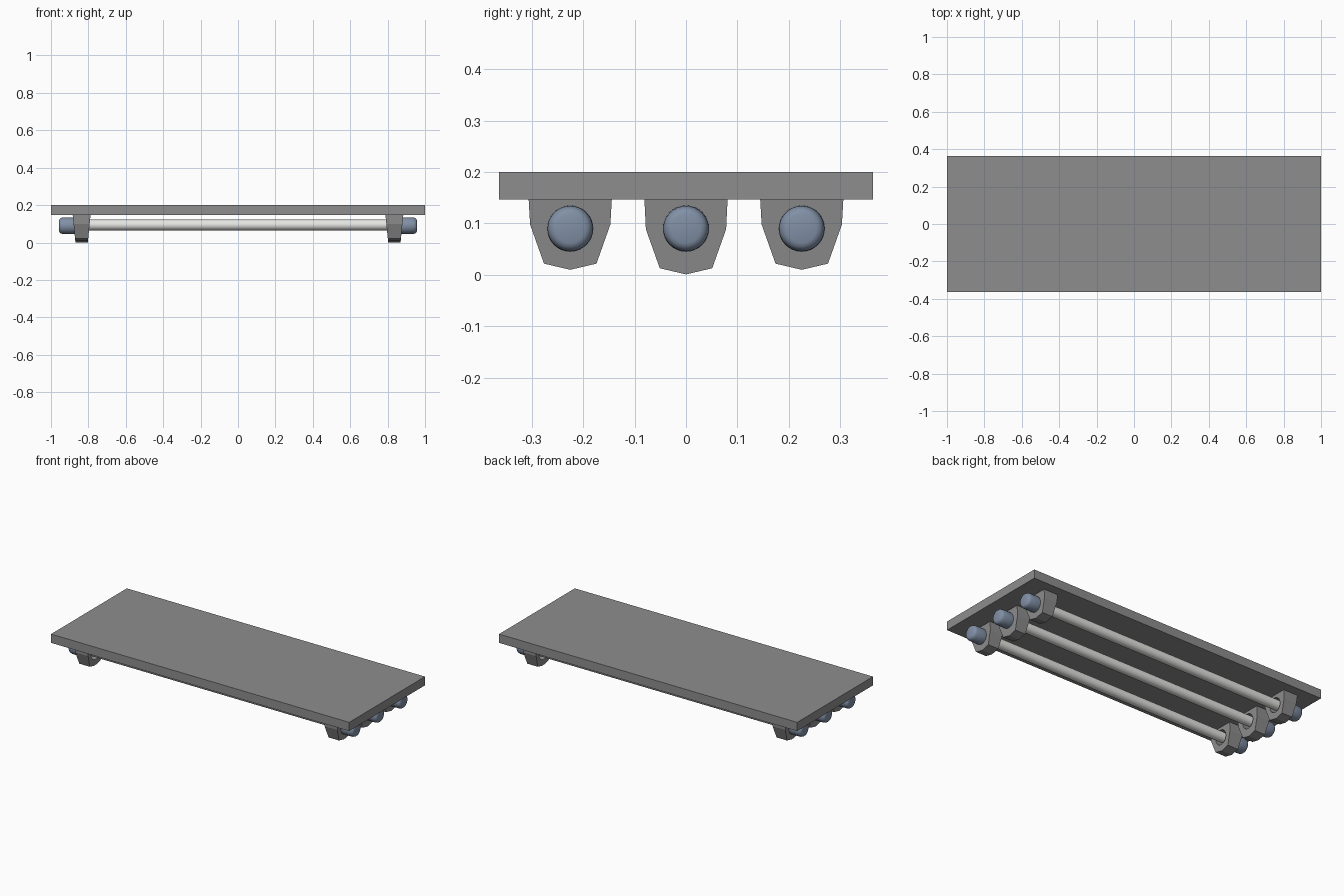
import bpy, bmesh, math
from mathutils import Matrix

if "Cube" in bpy.data.objects:
    bpy.data.objects.remove(bpy.data.objects["Cube"])


def material(name, rgb):
    m = bpy.data.materials.new(name)
    m.diffuse_color = (*rgb, 1)
    m.use_nodes = True
    m.node_tree.nodes["Principled BSDF"].inputs["Base Color"].default_value = m.diffuse_color
    return m


GREY = material("matte grey", (0.27, 0.27, 0.27))
LIGHT = material("light metal", (0.78, 0.78, 0.76))
BLUE = material("blue grey", (0.22, 0.28, 0.38))
AXIS_Z = 0.09


def finish(bm, name, mat, smooth=False):
    bmesh.ops.recalc_face_normals(bm, faces=bm.faces)
    me = bpy.data.meshes.new(name)
    bm.to_mesh(me)
    bm.free()
    ob = bpy.data.objects.new(name, me)
    bpy.context.collection.objects.link(ob)
    me.materials.append(mat)
    if smooth:
        bpy.ops.object.select_all(action='DESELECT')
        ob.select_set(True)
        bpy.context.view_layer.objects.active = ob
        bpy.ops.object.shade_smooth_by_angle(angle=math.radians(40))
    return ob


def lathe_x(name, profile, y, z, mat, seg=32):
    """Closed solid of revolution about x from (x, radius) rings."""
    bm = bmesh.new()
    rings = [[bm.verts.new((x, y + r * math.cos(2 * math.pi * i / seg),
                            z + r * math.sin(2 * math.pi * i / seg)))
              for i in range(seg)] for x, r in profile]
    for a, b in zip(rings, rings[1:]):
        for i in range(seg):
            j = (i + 1) % seg
            bm.faces.new((a[i], a[j], b[j], b[i]))
    bm.faces.new(rings[0])
    bm.faces.new(rings[-1])
    return finish(bm, name, mat, True)


def hanger(name, side, y, drop, hole):
    """Faceted bracket, thinner towards its foot, bored for the rod."""
    half = [(0.081, 0.15), (0.078, 0.098 - drop), (0.051, 0.022 - drop), (0, 0.01 - drop)]
    outline = half + [(-a, z) for a, z in half[-2::-1]]
    bm = bmesh.new()
    loops = []
    for s in (-1, 1):
        loops.append([bm.verts.new((side * 0.836 + s * (0.033 + 0.1 * max(z, 0)), y + a, z))
                      for a, z in outline])
    p, q = loops
    for i in range(len(p)):
        j = (i + 1) % len(p)
        bm.faces.new((p[i], p[j], q[j], q[i]))
    bm.faces.new(p)
    bm.faces.new(q)
    ob = finish(bm, name, GREY)
    cut = ob.modifiers.new("bore", 'BOOLEAN')
    cut.operation = 'DIFFERENCE'
    cut.solver = 'EXACT'
    cut.object = hole


# Flat top plate
bm = bmesh.new()
bmesh.ops.create_cube(bm, size=1, matrix=Matrix.Translation((0, 0, 0.1735))
                      @ Matrix.Diagonal((2, 0.726, 0.053, 1)))
finish(bm, "top_plate", GREY)

# Three rods, each with two hangers and two rounded end caps
for n, (y, drop) in enumerate([(-0.225, 0), (0, 0.009), (0.225, 0)], 1):
    hole = lathe_x(f"bore_cutter_{n}", [(-0.95, 0.042), (0.95, 0.042)], y, AXIS_Z, GREY)
    hole.hide_render = True
    hole.hide_viewport = True
    lathe_x(f"rod_{n}", [(-0.89, 0.029), (0.89, 0.029)], y, AXIS_Z + 0.004, LIGHT)
    for side, label in ((-1, "left"), (1, "right")):
        hanger(f"hanger_{label}_{n}", side, y, drop, hole)
        cap = [(0.87, 0.043), (0.888, 0.045), (0.938, 0.044), (0.948, 0.041),
               (0.954, 0.036), (0.957, 0.028)]
        lathe_x(f"end_cap_{label}_{n}", [(side * x, r) for x, r in cap], y, AXIS_Z, BLUE)
